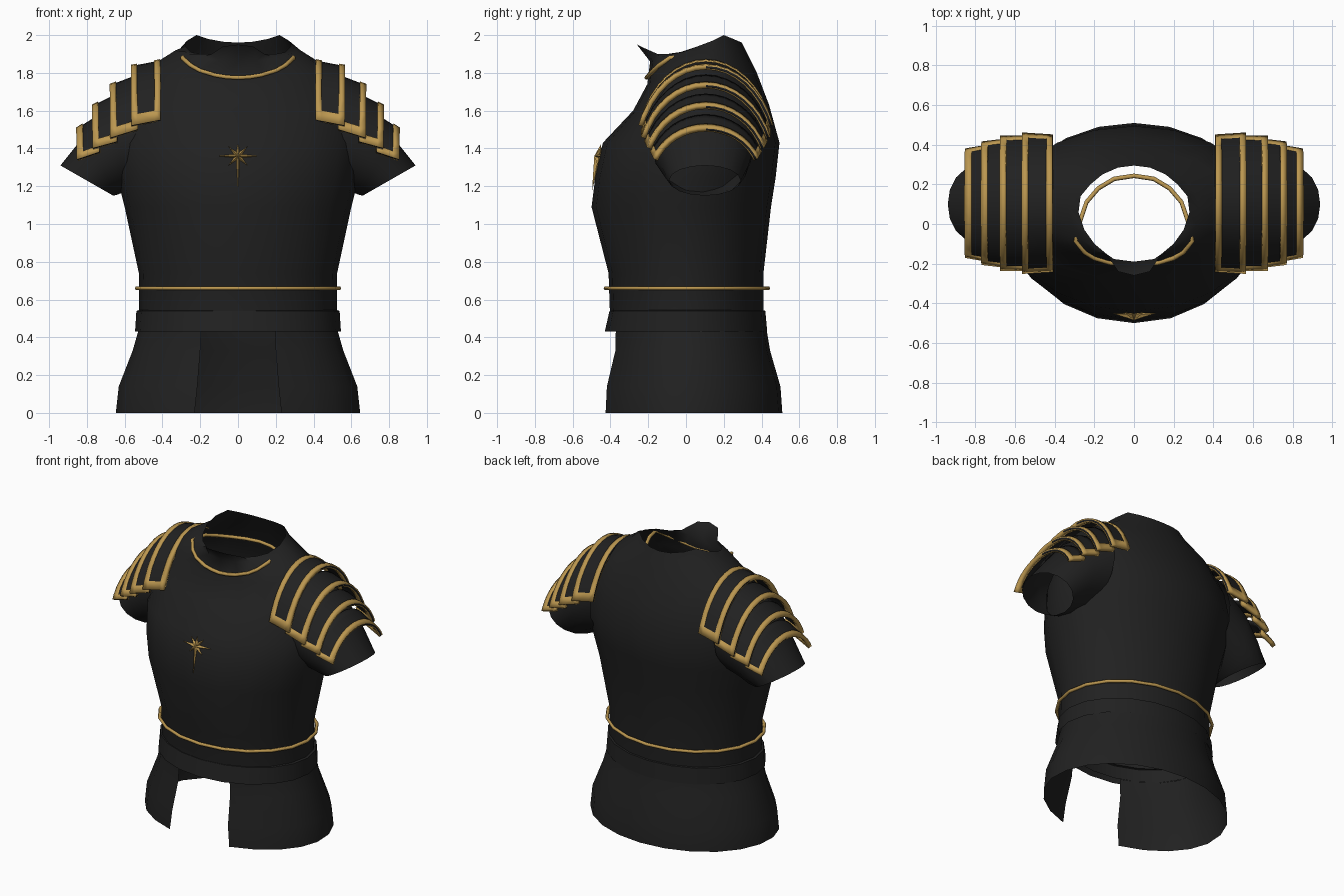
import bpy, bmesh, math
from mathutils import Vector
from mathutils.bvhtree import BVHTree

if "Cube" in bpy.data.objects:
    bpy.data.objects.remove(bpy.data.objects["Cube"])


def material(name, rgb):
    m = bpy.data.materials.new(name)
    m.use_nodes = True
    m.diffuse_color = (*rgb, 1)
    m.node_tree.nodes["Principled BSDF"].inputs["Base Color"].default_value = (*rgb, 1)
    return m


BLACK = material("black", (0.015, 0.015, 0.015))
GOLD = material("gold", (0.5, 0.31, 0.08))
SEGS = 20


def make_object(name, verts, faces, mat, thick=0, mirror=False, angle=40):
    mesh = bpy.data.meshes.new(name)
    mesh.from_pydata([tuple(v) for v in verts], [], faces)
    bm = bmesh.new()
    bm.from_mesh(mesh)
    loose = [v for v in bm.verts if not v.link_faces]
    bmesh.ops.delete(bm, geom=loose, context="VERTS")
    bmesh.ops.recalc_face_normals(bm, faces=bm.faces)
    bm.to_mesh(mesh)
    bm.free()
    mesh.materials.append(mat)
    ob = bpy.data.objects.new(name, mesh)
    bpy.context.collection.objects.link(ob)
    bpy.ops.object.select_all(action="DESELECT")
    ob.select_set(True)
    bpy.context.view_layer.objects.active = ob
    bpy.ops.object.shade_smooth_by_angle(angle=math.radians(angle))
    if thick:
        mod = ob.modifiers.new("thickness", "SOLIDIFY")
        mod.thickness, mod.offset = thick, 0
    if mirror:
        ob.modifiers.new("mirror", "MIRROR")
    return ob


def loft(name, rings, mat, closed=True, keep=lambda r, c: True, **kw):
    """Skin a list of equal-length point rows."""
    n = len(rings[0])
    faces = []
    for r in range(len(rings) - 1):
        for c in range(n if closed else n - 1):
            d = (c + 1) % n
            if keep(r, c):
                faces.append((r * n + c, r * n + d, (r + 1) * n + d, (r + 1) * n + c))
    return make_object(name, [p for ring in rings for p in ring], faces, mat, **kw)


def oval(w, yf, yb, zf, zs=None, zb=None, yc=0.0, gap=0.0):
    """Ring starting at the front; gap leaves an opening of that half width."""
    zs = zf if zs is None else zs
    zb = zf if zb is None else zb
    start = math.asin(gap / w)
    count = SEGS + 1 if gap else SEGS
    pts = []
    for i in range(count):
        a = start + (math.tau - 2 * start) * i / SEGS
        c = math.cos(a)
        y_end, z_end = (yf, zf) if c > 0 else (yb, zb)
        pts.append(Vector((w * math.sin(a), yc + (y_end - yc) * abs(c), zs + (z_end - zs) * c * c)))
    return pts


def tube(name, pts, radius):
    cu = bpy.data.curves.new(name, "CURVE")
    cu.dimensions = "3D"
    cu.bevel_depth, cu.bevel_resolution = radius, 1
    sp = cu.splines.new("POLY")
    sp.points.add(len(pts) - 1)
    for p, co in zip(sp.points, pts):
        p.co = (*co, 1)
    sp.use_cyclic_u = True
    cu.materials.append(GOLD)
    bpy.context.collection.objects.link(bpy.data.objects.new(name, cu))


# Cuirass: chest, shoulders and standing collar with a small front flap
rim = [(0, -.26, 1.95), (.08, -.24, 1.94), (.14, -.15, 1.90), (.20, -.10, 1.90), (.25, -.03, 1.91),
       (.28, .06, 1.94), (.27, .14, 1.97), (.22, .20, 2.0), (.16, .25, 1.98), (.08, .285, 1.965),
       (0, .295, 1.96)]
rim += [(-x, y, z) for x, y, z in rim[-2:0:-1]]
body_rings = [
    oval(.522, -.40, .41, .45),
    oval(.525, -.41, .41, .74),
    oval(.60, -.50, .45, 1.09),
    oval(.64, -.48, .475, 1.25, yc=.02),
    oval(.66, -.44, .495, 1.43, yc=.05),
    oval(.62, -.28, .44, 1.60, 1.63, 1.63, yc=.08),
    oval(.52, -.205, .375, 1.74, 1.80, 1.80, yc=.08),
    oval(.33, -.19, .31, 1.86, 1.92, 1.93, yc=.08),
    [Vector(p) for p in rim]]
body = loft("cuirass", body_rings, BLACK, angle=50)
bvh = BVHTree.FromPolygons([v.co for v in body.data.vertices],
                           [p.vertices for p in body.data.polygons])


def on_chest(x, z, lift):
    hit = bvh.ray_cast(Vector((x, -2, z)), Vector((0, 1, 0)))[0]
    return Vector((x, hit.y - lift, z))


# Waist belt and gold cord
loft("waist_belt", [oval(.545, -.43, .43, .43), oval(.538, -.405, .42, .54), oval(.52, -.39, .40, .545)],
     BLACK, angle=30)
tube("waist_cord", oval(.535, -.425, .435, .66), .011)

# Skirt, open at the front
loft("skirt", [oval(.525, -.40, .425, .45, gap=.195), oval(.56, -.40, .445, .33, gap=.20),
               oval(.635, -.445, .50, .14, gap=.215), oval(.65, -.455, .51, 0, gap=.23)],
     BLACK, closed=False, angle=50)


# Sleeves: slanted rings given by their upper and lower points
def sleeve_ring(upper, lower, hw, yc):
    top, low = Vector((upper[0], yc, upper[1])), Vector((lower[0], yc, lower[1]))
    mid, half = (top + low) / 2, (top - low) / 2
    return [mid + half * math.cos(a) + Vector((0, hw * math.sin(a), 0))
            for a in (math.tau * i / 16 for i in range(16))]


loft("sleeve", [sleeve_ring((.45, 1.80), (.50, 1.20), .29, .09),
                sleeve_ring((.66, 1.65), (.60, 1.17), .27, .09),
                sleeve_ring((.82, 1.46), (.64, 1.155), .23, .10),
                sleeve_ring((.94, 1.31), (.66, 1.15), .19, .10)], BLACK, mirror=True, angle=50)


# Shoulder plates: overlapping arched bands with raised gold borders
def arch(x, peak, end, hw):
    spread = 1.2
    steps = [-1, -.9] + [i / 8 for i in range(-6, 7)] + [.9, 1]
    low = math.cos(spread)
    return [Vector((x, .105 + hw * math.sin(spread * t) / math.sin(spread),
                    end + (peak - end) * (math.cos(spread * t) - low) / (1 - low))) for t in steps]


edges = [(.41, 1.86, 1.55, .335), (.565, 1.83, 1.52, .345), (.675, 1.73, 1.455, .33),
         (.768, 1.62, 1.40, .30), (.85, 1.50, 1.34, .265)]
for i in range(4):
    x, peak, end, hw = edges[i]
    if i:
        x, peak, end, hw = x - .035, peak - .045, end - .02, hw - .015
    inner, outer = arch(x, peak, end, hw), arch(*edges[i + 1])
    width = edges[i + 1][0] - x
    border = .032 / width
    rows = [[a.lerp(b, s) for a, b in zip(inner, outer)] for s in (0, border, 1 - border, 1)]
    last = len(inner) - 2

    def is_border(r, c, first=(i == 0)):
        return r == 2 or c in (0, last) or (first and r == 0)

    loft(f"shoulder_plate_{i + 1}", rows, BLACK, closed=False, thick=.012, mirror=True)
    loft(f"shoulder_trim_{i + 1}", rows, GOLD, closed=False, keep=is_border, thick=.026, mirror=True)

# Neck cord: front lies on the chest, back hangs inside the collar
half = [on_chest(x, z, .008) for x, z in
        [(0, 1.775), (.06, 1.778), (.12, 1.788), (.20, 1.812), (.25, 1.84), (.295, 1.88)]]
half += [Vector(p) for p in [(.27, .02, 1.88), (.24, .11, 1.85), (.18, .18, 1.83), (.10, .228, 1.82), (0, .243, 1.82)]]
tube("neck_cord", half + [Vector((-p.x, p.y, p.z)) for p in half[-2:0:-1]], .012)

# Chest star: eight points, the lowest one long
lengths = [.065, .07, .11, .07, .185, .07, .11, .07]
star = []
for k, length in enumerate(lengths):
    for a, r in ((k, length), (k + .5, .024)):
        a *= math.tau / 8
        star.append(on_chest(r * math.sin(a), 1.36 + r * math.cos(a), .008))
n = len(star)
star += [on_chest(0, 1.36, .03), on_chest(0, 1.36, -.005)]
faces = [(i, (i + 1) % n, c) for i in range(n) for c in (n, n + 1)]
make_object("chest_star", star, faces, GOLD, angle=10)
